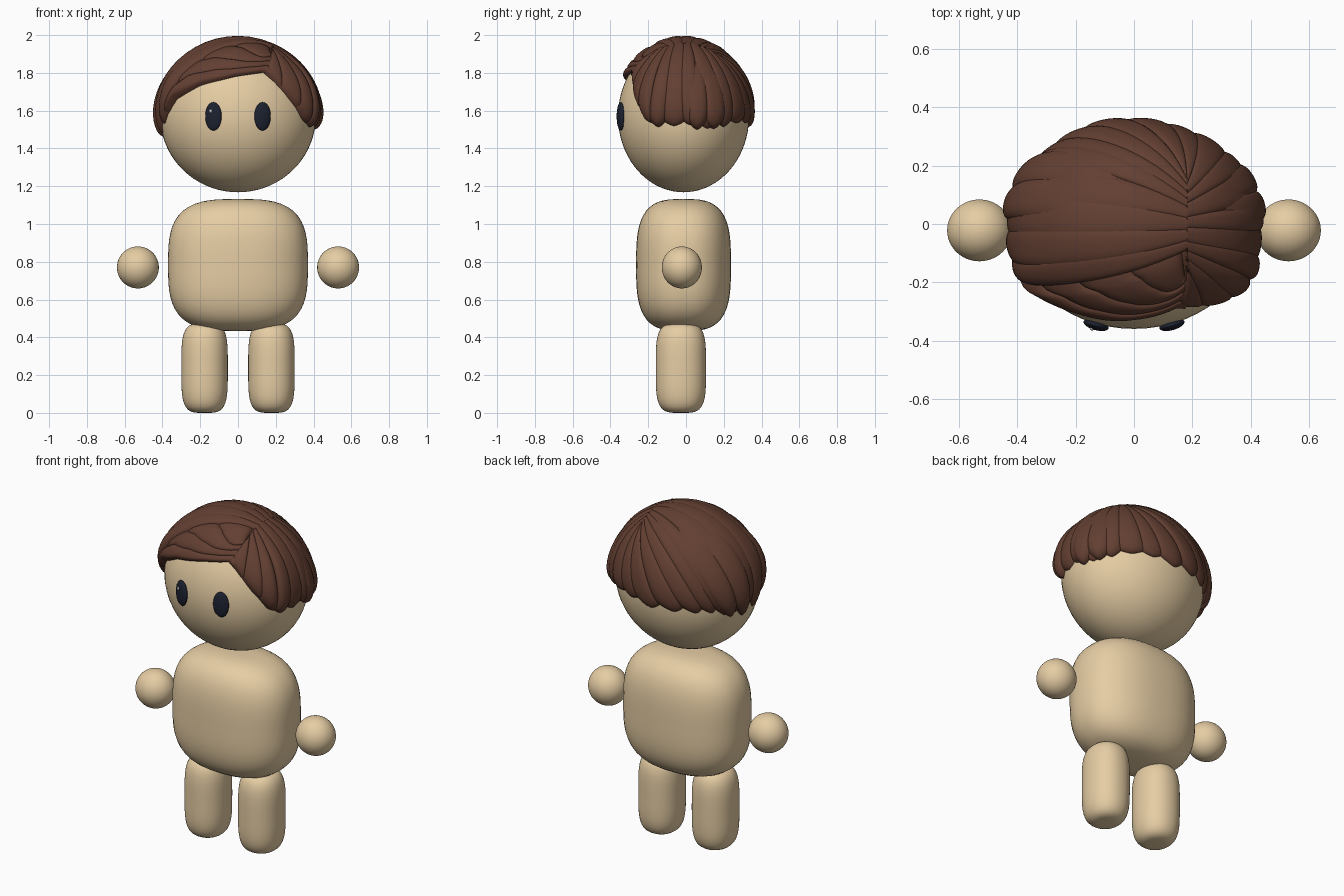
import bpy, bmesh, random
from math import sin, cos, pi, radians, exp
from mathutils import Vector

if "Cube" in bpy.data.objects:
    bpy.data.objects.remove(bpy.data.objects["Cube"])

random.seed(4)


def material(name, rgb):
    m = bpy.data.materials.new(name)
    m.diffuse_color = (*rgb, 1)
    m.use_nodes = True
    m.node_tree.nodes["Principled BSDF"].inputs["Base Color"].default_value = m.diffuse_color
    return m


SKIN = material("skin", (0.79, 0.61, 0.37))
BROWN = material("hair_brown", (0.125, 0.05, 0.032))
DARK = material("eye_dark", (0.012, 0.016, 0.03))
WHITE = material("glint_white", (0.9, 0.9, 0.9))


def finish(bm, name, mat):
    me = bpy.data.meshes.new(name)
    for f in bm.faces:
        f.smooth = True
    bm.to_mesh(me)
    bm.free()
    me.materials.append(mat)
    ob = bpy.data.objects.new(name, me)
    bpy.context.collection.objects.link(ob)
    return ob


def blob(name, loc, half, mat, p=2, q=2, turn=0, seg=56):
    """Superellipsoid: p rounds the plan, q rounds the upright profile."""
    bm = bmesh.new()
    bmesh.ops.create_uvsphere(bm, u_segments=seg, v_segments=seg * 2 // 3, radius=1)
    for v in bm.verts:
        x, y, z = (abs(c) for c in v.co)
        r = ((x ** p + y ** p) ** (q / p) + z ** q) ** (-1 / q)
        v.co = Vector(c * r * h for c, h in zip(v.co, half))
    ob = finish(bm, name, mat)
    ob.location = loc
    ob.rotation_euler.z = turn
    return ob


# Head, body and limbs
blob("head", (0, -0.013, 1.57), (0.412, 0.347, 0.402), SKIN)
blob("body", (0, -0.013, 0.783), (0.37, 0.251, 0.349), SKIN, 2.35, 3.2)
for s, side in ((-1, "left"), (1, "right")):
    blob(side + "_leg", (s * 0.177, -0.027, 0.237), (0.123, 0.133, 0.237), SKIN, 2.15, 4)
    blob(side + "_hand", (s * 0.53, -0.022, 0.77), (0.111, 0.106, 0.111), SKIN)
    blob(side + "_eye", (s * 0.13, -0.346, 1.57), (0.045, 0.018, 0.075), DARK,
         turn=s * radians(15.7), seg=32)
    blob(side + "_eye_glint", (s * 0.13 - 0.014, -0.359, 1.598), (0.008, 0.006, 0.01), WHITE, seg=12)

# Hair: locks lie on an ellipsoid and run from a parting to the rim
CENTRE = Vector((0, -0.013, 1.57))
SIZE = Vector((0.447, 0.383, 0.43))
# rim height against direction (0 = +x, 270 = front)
RIM = [(0, 1.55), (60, 1.56), (120, 1.56), (180, 1.55), (203, 1.58), (209, 1.61), (217, 1.68),
       (240, 1.755), (270, 1.80), (294, 1.82), (301, 1.78), (318, 1.63), (331, 1.55), (360, 1.55)]


def rim_dir(phi):
    phi %= 360
    for (a, za), (b, zb) in zip(RIM, RIM[1:]):
        if a <= phi <= b:
            z = za + (zb - za) * (phi - a) / (b - a)
            break
    s = (z - CENTRE.z) / SIZE.z
    r = (1 - s * s) ** 0.5
    return Vector((r * cos(radians(phi)), r * sin(radians(phi)), s))


def parting_dir(phi):
    x, y = 0.185 / SIZE.x, (0.17 * sin(radians(phi))) / SIZE.y
    return Vector((x, y, (1 - x * x - y * y) ** 0.5))


def scalp_dir(phi, v):
    a, b = parting_dir(phi), rim_dir(phi)
    ang = a.angle(b)
    return (a * sin((1 - v) * ang) + b * sin(v * ang)) / sin(ang)


def flare(d):
    """The hair stands off a little at the two front corners."""
    x, y, z = d
    return 0.06 * exp(-((abs(x) - 0.84) / 0.2) ** 2 - ((y + 0.5) / 0.25) ** 2)


def sheet(bm, place, nu, nt):
    """Grid of place(u, t), with normals facing away from the head."""
    rows = [[bm.verts.new(place(i / nu, sin(pi / 2 * j / nt))) for i in range(nu + 1)]
            for j in range(nt + 1)]
    for r0, r1 in zip(rows, rows[1:]):
        for i in range(nu):
            f = bm.faces.new((r0[i], r0[i + 1], r1[i + 1], r1[i]))
            f.normal_update()
            if f.normal.dot(f.calc_center_median() - CENTRE) < 0:
                f.normal_flip()


def lock(bm, route, lift=1.0, start=None, edge=0.94, nu=12, nt=24):
    """Puffed lock: route(u, t) gives (phi, v); edges and tip tuck in."""
    start = lift if start is None else start

    def place(u, t):
        w = abs(2 * u - 1)
        side = (1 - w ** 3) ** 0.5 if w < 1 else 0
        tip = max(0, 1 - t ** 9) ** 0.5
        low = edge - 0.04 * t * t
        high = start + (lift - start) * t
        d = scalp_dir(*route(u, t))
        r = 0.9 + (low + (high + flare(d) - low) * side - 0.9) * tip
        return CENTRE + d * r * SIZE
    sheet(bm, place, nu, nt)


def radial(a, b, v0, tip, skew=0):
    return lambda u, t: (a + (b - a) * u + skew * sin(pi * t),
                         v0 + (1 - v0 + tip * (1 - abs(2 * u - 1) ** 1.4)) * t)


hair = bmesh.new()

# Undercap that closes the gaps between locks
sheet(hair, lambda u, t: CENTRE + scalp_dir(360 * u, t * 0.97) * SIZE
      * (0.9 + 0.05 * max(0, 1 - t ** 14) ** 0.5), 120, 20)

# Side and back locks with pointed ends
phi = -40
while phi < 203:
    width = random.uniform(10, 20)
    lock(hair, radial(phi - 3, min(phi + width + 3, 209), 0.0, random.uniform(0.06, 0.13),
                      random.uniform(-3, 3)), random.uniform(0.99, 1.02), 0.99)
    phi += width

# Short locks on the right of the parting
for a, b in ((293, 308), (304, 323)):
    lock(hair, radial(a, b, 0.0, 0.02), 1.0)

# Fringe swept from the parting to the left
for v0, v1, end, lift in ((0.0, 0.3, 196, 0.995), (0.25, 0.56, 198, 1.0),
                          (0.5, 0.8, 200, 1.005), (0.74, 1.02, 201, 1.01)):
    lock(hair, lambda u, t: (298 + (end - 298) * t, v0 + (v1 - v0) * u), lift, 0.985, nt=36)

# Raised locks over the sides of the head
for a, b in ((2, 22), (16, 38), (178, 158), (164, 142)):
    lock(hair, radial(a, b, 0.1, 0.12), 1.06, 0.95, 0.93)

finish(hair, "hair", BROWN)
